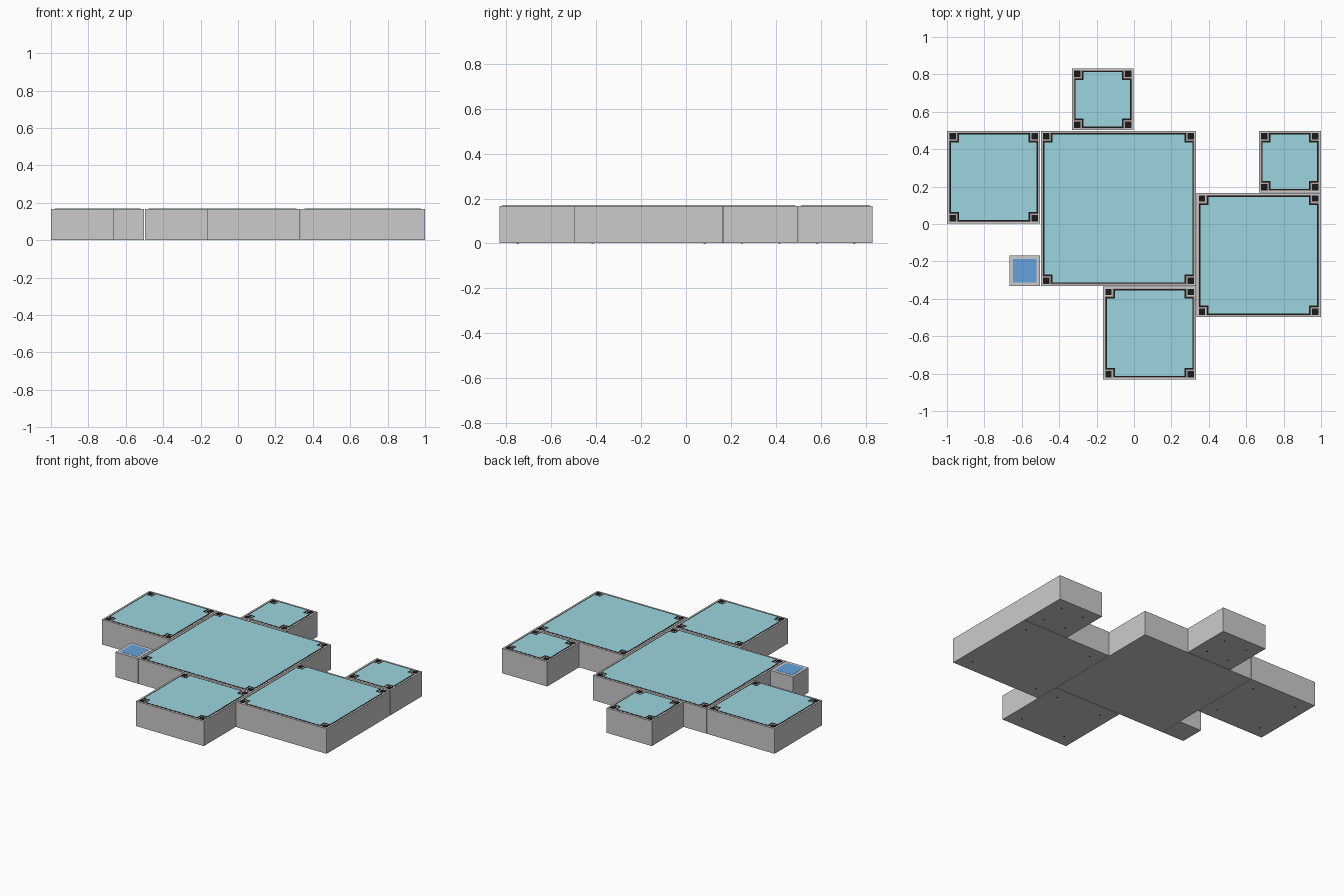
import bpy, bmesh

if "Cube" in bpy.data.objects:
    bpy.data.objects.remove(bpy.data.objects["Cube"])

U = 1 / 6            # layout module
GAP = 0.0015         # half seam between blocks
Z0, Z1 = 0.002, 0.167


def material(name, rgb):
    m = bpy.data.materials.new(name)
    m.diffuse_color = (*rgb, 1)
    m.use_nodes = True
    m.node_tree.nodes["Principled BSDF"].inputs["Base Color"].default_value = m.diffuse_color
    return m


TEAL = material("teal", (0.33, 0.66, 0.74))
BLUE = material("blue", (0.13, 0.36, 0.72))
BLACK = material("black", (0.01, 0.01, 0.01))
BROWN = material("warm_grey", (0.36, 0.28, 0.26))
NAVY = material("navy", (0.02, 0.02, 0.25))


def prism(name, outlines, z0, z1, mat=None):
    """Extrude one or more flat outlines from z0 to z1."""
    bm = bmesh.new()
    for pts in outlines:
        low = [bm.verts.new((x, y, z0)) for x, y in pts]
        high = [bm.verts.new((x, y, z1)) for x, y in pts]
        bm.faces.new(low[::-1])
        bm.faces.new(high)
        n = len(pts)
        for i in range(n):
            j = (i + 1) % n
            bm.faces.new((low[i], low[j], high[j], high[i]))
    me = bpy.data.meshes.new(name)
    bm.to_mesh(me)
    bm.free()
    ob = bpy.data.objects.new(name, me)
    bpy.context.collection.objects.link(ob)
    if mat:
        me.materials.append(mat)
    return ob


def rect(x0, y0, x1, y1):
    return [(x0, y0), (x1, y0), (x1, y1), (x0, y1)]


def notched(x0, y0, x1, y1, i, n):
    """Square outline inset by i with square notches n at the corners."""
    a, b, c, d = x0 + i, x0 + n, x1 - n, x1 - i
    e, f, g, h = y0 + i, y0 + n, y1 - n, y1 - i
    return [(b, e), (c, e), (c, f), (d, f), (d, g), (c, g),
            (c, h), (b, h), (b, g), (a, g), (a, f), (b, f)]


def block(name, x, y, size, feet=True):
    x0, y0 = x * U, y * U
    x1, y1 = x0 + size * U, y0 + size * U
    box = (x0, y0, x1, y1)
    # grey body
    prism(name + "_body", [rect(x0 + GAP, y0 + GAP, x1 - GAP, y1 - GAP)], Z0, Z1)
    if size == 1:
        prism(name + "_panel", [rect(x0 + .02, y0 + .02, x1 - .02, y1 - .02)],
              Z1 - .002, Z1 + .0008, BLUE)
        return
    # layered borders and top panel
    prism(name + "_outer_trim", [notched(*box, .011, .051)], Z1 - .002, Z1 + .0005, BROWN)
    prism(name + "_dark_trim", [notched(*box, .014, .056)], Z1 - .002, Z1 + .001, BLACK)
    prism(name + "_panel", [notched(*box, .021, .064)], Z1 - .002, Z1 + .0015, TEAL)
    # corner studs
    s, t = .013, .047
    studs = [rect(a, b, a + t - s, b + t - s)
             for a in (x0 + s, x1 - t) for b in (y0 + s, y1 - t)]
    prism(name + "_corner_studs", studs, Z1 - .002, Z1 + .001, BLACK)
    # small locating pins underneath
    if feet:
        r, k = .005, U / 2
        pins = [[(a + r * p, b + r * q) for p, q in
                 ((1, 0), (.7, .7), (0, 1), (-.7, .7), (-1, 0), (-.7, -.7), (0, -1), (.7, -.7))]
                for a in (x0 + k, x1 - k) for b in (y0 + k, y1 - k)]
        prism(name + "_pins", pins, 0, Z0 + .002, NAVY)


block("main_block", -3, -2, 5, feet=False)
block("left_block", -6, 0, 3)
block("back_block", -2, 3, 2)
block("right_block", 2, -3, 4)
block("right_back_block", 4, 1, 2)
block("front_block", -1, -5, 3)
block("small_block", -4, -2, 1, feet=False)
